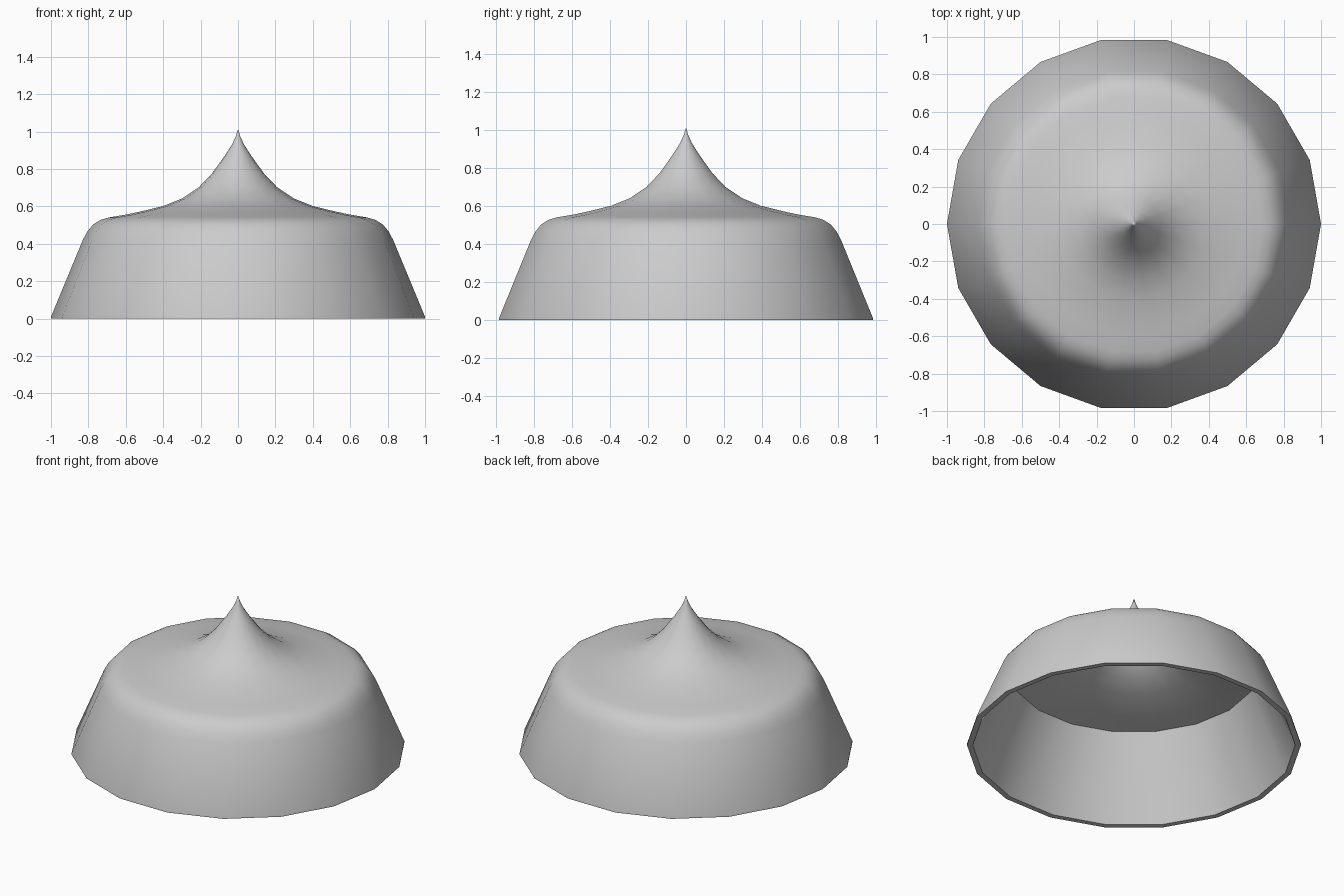
import bpy
import bmesh
from math import cos, sin, pi, radians

default = bpy.data.objects.get("Cube")
if default:
    bpy.data.objects.remove(default, do_unlink=True)

SIDES = 18

# Light grey finish
grey = bpy.data.materials.new("light_grey")
grey.use_nodes = True
colour = (0.6, 0.6, 0.6, 1)
grey.diffuse_color = colour
grey.node_tree.nodes["Principled BSDF"].inputs["Base Color"].default_value = colour


def lathe(name, profile):
    """Revolve (radius, height) points about z; zero radius makes a pole."""
    bm = bmesh.new()
    rings = []
    for r, z in profile:
        count = SIDES if r > 0 else 1
        rings.append([bm.verts.new((r * cos(2 * pi * i / SIDES),
                                    r * sin(2 * pi * i / SIDES), z))
                      for i in range(count)])
    for a, b in zip(rings, rings[1:]):
        for i in range(SIDES):
            j = (i + 1) % SIDES
            if len(a) == 1:
                bm.faces.new((a[0], b[j], b[i]))
            elif len(b) == 1:
                bm.faces.new((a[i], a[j], b[0]))
            else:
                bm.faces.new((a[i], a[j], b[j], b[i]))
    bmesh.ops.recalc_face_normals(bm, faces=bm.faces)
    mesh = bpy.data.meshes.new(name)
    bm.to_mesh(mesh)
    bm.free()
    mesh.materials.append(grey)
    obj = bpy.data.objects.new(name, mesh)
    bpy.context.collection.objects.link(obj)
    bpy.ops.object.select_all(action="DESELECT")
    obj.select_set(True)
    bpy.context.view_layer.objects.active = obj
    bpy.ops.object.shade_smooth_by_angle(angle=radians(40))
    return obj


# Flared wall, rounded shoulder and spire
outer = [(1, 0), (1, 0.01), (0.83, 0.42), (0.806, 0.465), (0.775, 0.503),
         (0.735, 0.528), (0.69, 0.541), (0.6, 0.556), (0.52, 0.573),
         (0.4, 0.602), (0.3, 0.642), (0.21, 0.702), (0.14, 0.775),
         (0.07, 0.872), (0.03, 0.935), (0.012, 0.975), (0, 1.013)]

# Hollow underside: spire cavity, ceiling, inner wall and rim
inner = [(0, 0.95), (0.05, 0.87), (0.12, 0.765), (0.19, 0.69),
         (0.29, 0.625), (0.4, 0.585), (0.52, 0.556), (0.6, 0.54),
         (0.745, 0.518), (0.965, 0)]

lathe("domed_lid_shell", inner + outer)
